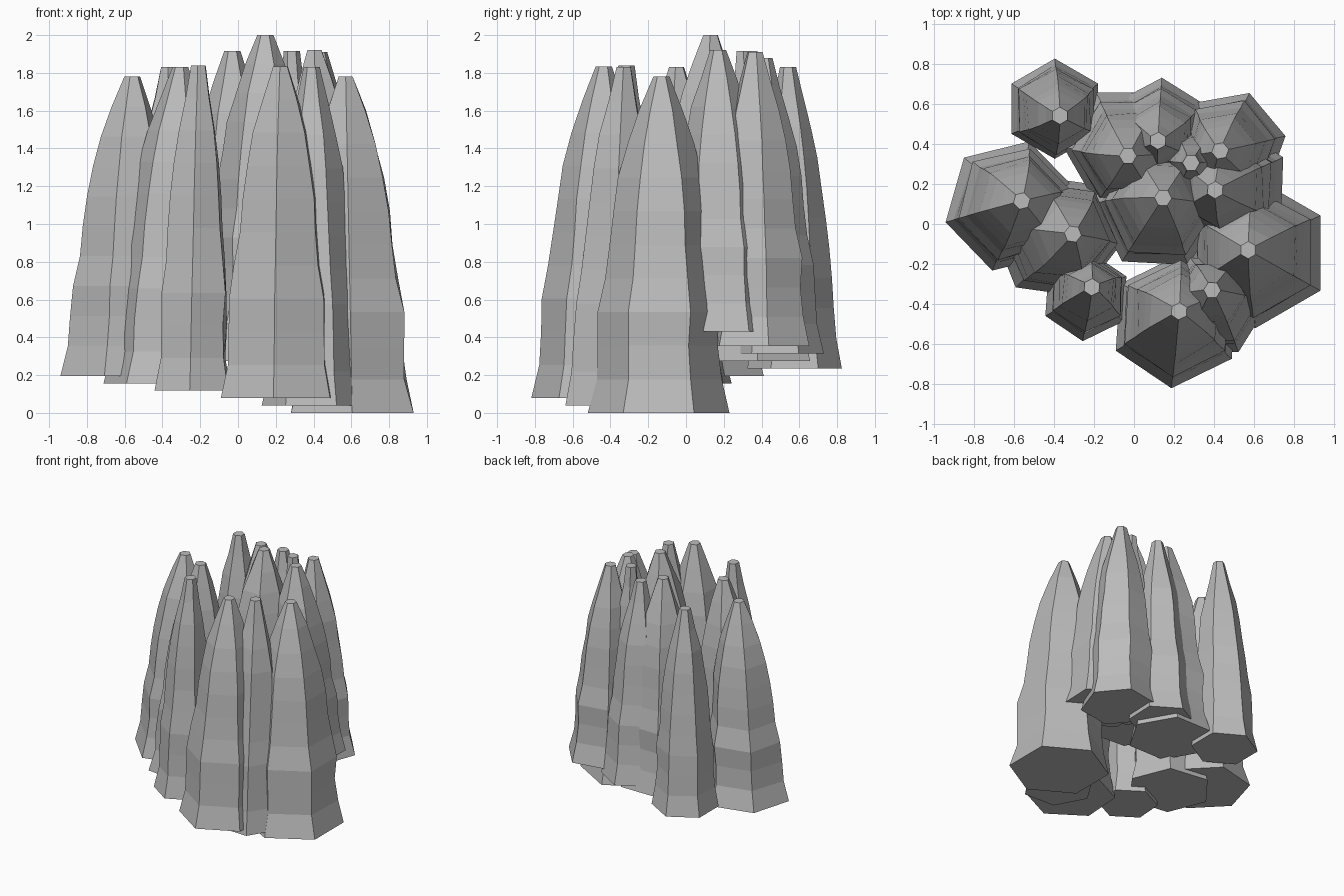
import bpy, bmesh, random
from math import cos, sin, radians

random.seed(4)
if "Cube" in bpy.data.objects:
    bpy.data.objects.remove(bpy.data.objects["Cube"], do_unlink=True)

# Single stone colour
stone = bpy.data.materials.new("grey_stone")
stone.use_nodes = True
grey = (0.5, 0.5, 0.5, 1)
stone.diffuse_color = grey
stone.node_tree.nodes["Principled BSDF"].inputs["Base Color"].default_value = grey

SIDES = 6
BASE_STEP = 0.0392  # each spire starts a little higher than the previous one
# Ring radius as a share of the base radius, evenly spaced from base to tip
PROFILE = [1, .87, .85, .86, .77, .71, .66, .59, .47, .31, .13]


def spire(name, base, tip, radius, turn, bottom, top):
    """Tapering, slightly uneven six-sided column leaning from base to tip."""
    bm = bmesh.new()
    rings = []
    last = len(PROFILE) - 1
    for i, share in enumerate(PROFILE):
        t = i / last
        inner = 0 < i < last
        cx = base[0] + (tip[0] - base[0]) * t
        cy = base[1] + (tip[1] - base[1]) * t
        z = bottom + (top - bottom) * t
        r = radius * share if i < last else 0.043
        ring = []
        for k in range(SIDES):
            a = radians(turn + 360 * k / SIDES)
            rk = r * (1 + random.uniform(-.035, .035) * inner)
            ring.append(bm.verts.new((cx + rk * cos(a), cy + rk * sin(a), z)))
        rings.append(ring)
    for low, high in zip(rings, rings[1:]):
        for k in range(SIDES):
            n = (k + 1) % SIDES
            bm.faces.new((low[k], low[n], high[n], high[k]))
    bm.faces.new(rings[0][::-1])
    bm.faces.new(rings[-1])
    mesh = bpy.data.meshes.new(name)
    bm.to_mesh(mesh)
    bm.free()
    mesh.materials.append(stone)
    bpy.context.collection.objects.link(bpy.data.objects.new(name, mesh))


# name, base centre, tip centre, base radius, turn in degrees, tip height
SPIRES = [
    ("front_left_spire", (.605, -.145), (.57, -.13), .375, 30, 1.78),
    ("front_left_inner_spire", (.395, -.40), (.39, -.33), .27, 58, 1.83),
    ("front_spire", (.21, -.485), (.225, -.435), .335, 26, 1.835),
    ("front_right_spire", (-.24, -.36), (-.21, -.315), .225, 26, 1.84),
    ("right_inner_spire", (-.39, -.06), (-.305, -.05), .325, 52, 1.83),
    ("right_spire", (-.615, .09), (-.56, .115), .335, 14, 1.78),
    ("back_right_spire", (-.395, .575), (-.37, .54), .25, 30, 1.83),
    ("back_inner_spire", (-.03, .38), (-.03, .34), .32, 0, 1.915),
    ("back_spire", (.13, .48), (.12, .415), .25, 28, 1.88),
    ("back_left_spire", (.48, .39), (.43, .365), .28, 10, 1.91),
    ("left_small_spire", (.31, .33), (.285, .305), .19, 0, 1.915),
    ("left_spire", (.475, .19), (.405, .17), .305, 28, 1.92),
    ("centre_spire", (.12, .09), (.145, .13), .33, 57, 2.0),
]
for i, (name, base, tip, radius, turn, top) in enumerate(SPIRES):
    spire(name, base, tip, radius, turn, i * BASE_STEP, top)
